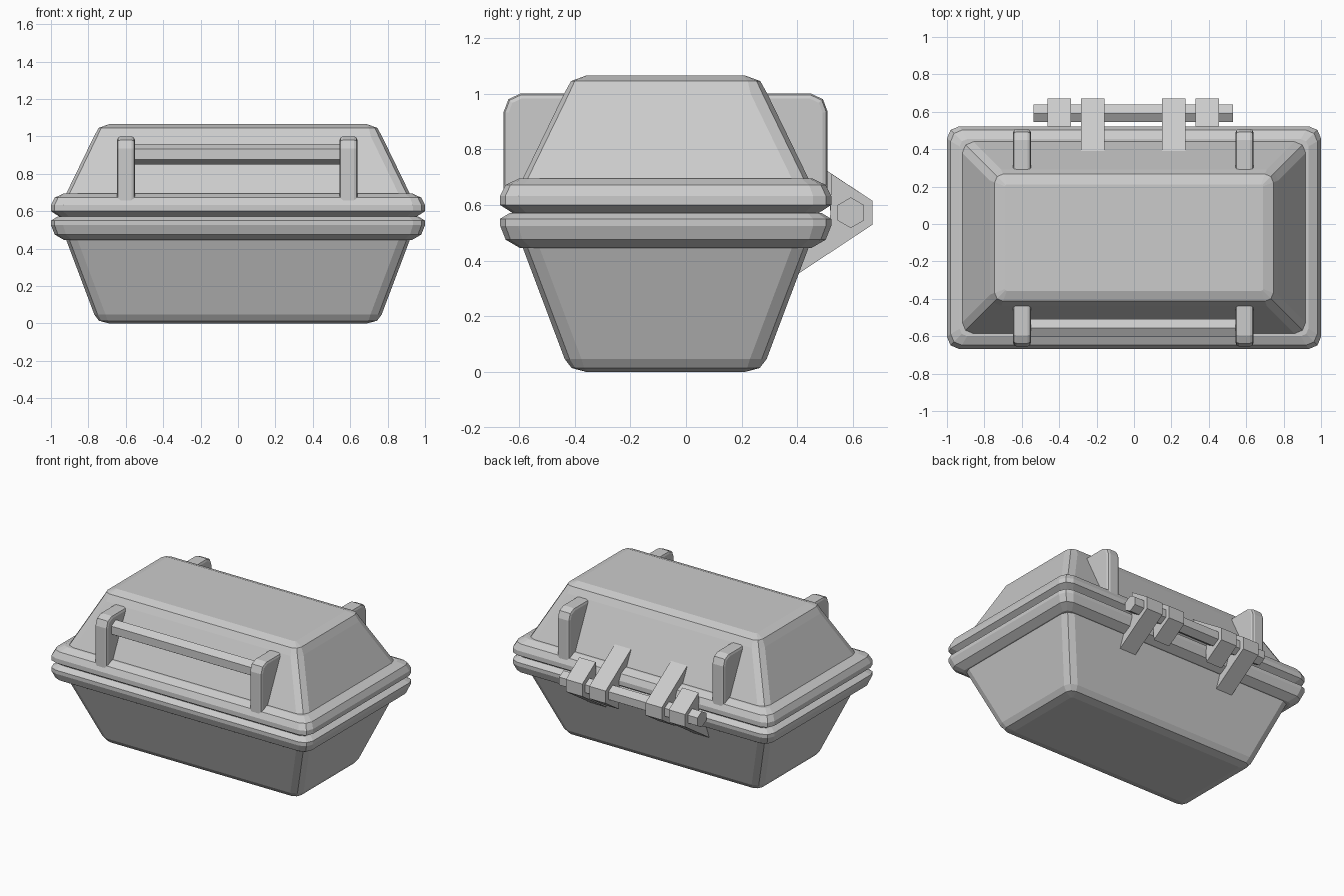
import bpy, bmesh
from math import sin, cos, pi

if "Cube" in bpy.data.objects:
    bpy.data.objects.remove(bpy.data.objects["Cube"])

CY = -0.073   # y centre of the case body
HX = -0.004   # small x offset of the fittings


def finish(name, bm):
    bmesh.ops.recalc_face_normals(bm, faces=bm.faces)
    me = bpy.data.meshes.new(name)
    bm.to_mesh(me)
    bm.free()
    ob = bpy.data.objects.new(name, me)
    bpy.context.collection.objects.link(ob)
    return ob


def shell(name, profile, segs=2):
    """Loft rounded rectangles; profile rows are (half x, z, corner radius)."""
    bm = bmesh.new()
    rings = []
    for hx, z, r in profile:
        hy = hx - 0.405
        ring = []
        for q, (sx, sy) in enumerate([(1, 1), (-1, 1), (-1, -1), (1, -1)]):
            for i in range(segs + 1):
                a = (q + i / segs) * pi / 2
                ring.append(bm.verts.new((sx * (hx - r) + r * cos(a),
                                          CY + sy * (hy - r) + r * sin(a), z)))
        rings.append(ring)
    for a, b in zip(rings, rings[1:]):
        n = len(a)
        for i in range(n):
            bm.faces.new((a[i], a[(i + 1) % n], b[(i + 1) % n], b[i]))
    bm.faces.new(rings[0])
    bm.faces.new(rings[-1])
    return finish(name, bm)


def prism(name, pts, x0, x1, bevel=0):
    """Extrude a (y, z) outline along x, optionally rounding the cap edges."""
    bm = bmesh.new()
    a = [bm.verts.new((x0, y, z)) for y, z in pts]
    b = [bm.verts.new((x1, y, z)) for y, z in pts]
    caps = [bm.faces.new(a), bm.faces.new(b)]
    n = len(pts)
    for i in range(n):
        bm.faces.new((a[i], a[(i + 1) % n], b[(i + 1) % n], b[i]))
    if bevel:
        bmesh.ops.bevel(bm, geom=[e for f in caps for e in f.edges], offset=bevel,
                        segments=2, profile=0.5, affect='EDGES')
    return finish(name, bm)


def hexagon(y, z, r):
    return [(y + r * sin(i * pi / 3), z + r * cos(i * pi / 3)) for i in range(6)]


# Lower tub with its rim
shell("tub", [(0.69, 0, 0.01), (0.743, 0.014, 0.045), (0.768, 0.047, 0.06),
              (0.918, 0.445, 0.06), (0.928, 0.445, 0.04), (0.98, 0.475, 0.06),
              (1.0, 0.525, 0.065), (1.0, 0.55, 0.065), (0.965, 0.571, 0.05)])

# Lid with its rim
shell("lid", [(0.955, 0.571, 0.05), (1.0, 0.6, 0.065), (1.0, 0.632, 0.065),
              (0.98, 0.672, 0.06), (0.932, 0.695, 0.04), (0.918, 0.695, 0.06),
              (0.77, 1.0, 0.06), (0.745, 1.045, 0.045), (0.69, 1.065, 0.01)])

# Four brackets on the lid
bracket = [(-0.655, 0.65), (-0.655, 0.935), (-0.638, 0.98), (-0.595, 1.0),
           (-0.41, 1.0), (-0.5, 0.65)]
for side, outline in (("front", bracket),
                      ("back", [(2 * CY - y, z) for y, z in bracket])):
    for s in (-1, 1):
        x = HX + s * 0.595
        prism(side + "_bracket", outline, x - 0.047, x + 0.047, 0.018)

# Front handle bar
prism("handle_bar", hexagon(-0.555, 0.905, 0.055), -0.575, 0.575)

# Hinge pin and knuckles: inner pair on the lid, outer pair on the tub
prism("hinge_pin", hexagon(0.592, 0.572, 0.055), HX - 0.533, HX + 0.533)
arm = [(0.67, 0.615), (0.39, 0.8), (0.34, 0.67), (0.517, 0.63),
       (0.522, 0.432), (0.67, 0.529)]
for s in (-1, 1):
    for name, cx, outline in (
            ("lid_hinge_arm", 0.216, arm),
            ("tub_hinge_arm", 0.396, [(y, 1.144 - z) for y, z in arm])):
        x = HX + s * cx
        prism(name, outline, x - 0.063, x + 0.063)
